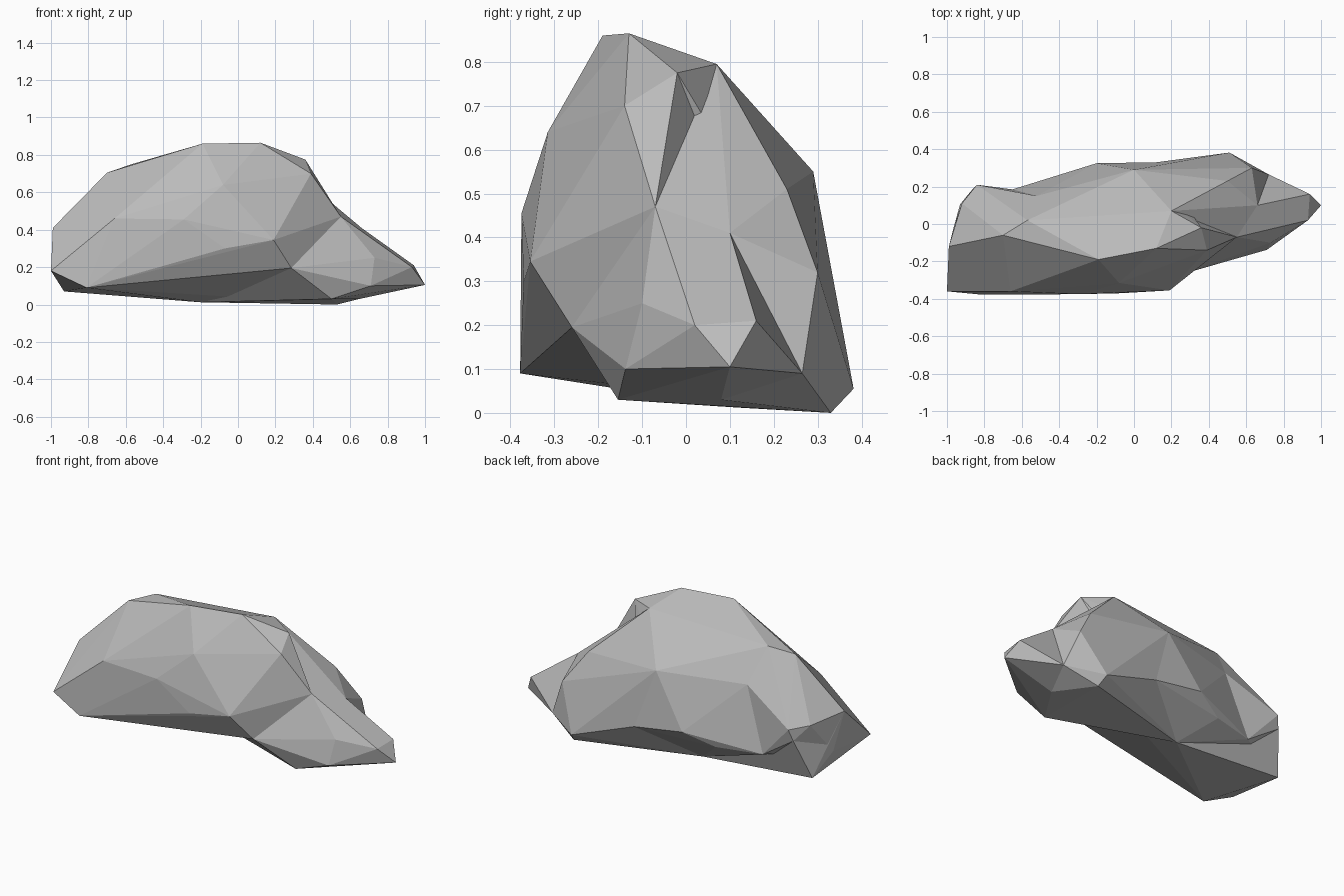
import bpy
import bmesh

# Remove only the default cube
default_cube = bpy.data.objects.get("Cube")
if default_cube:
    bpy.data.objects.remove(default_cube, do_unlink=True)


def make_material(name, color):
    material = bpy.data.materials.new(name)
    material.use_nodes = True
    material.diffuse_color = color
    material.node_tree.nodes["Principled BSDF"].inputs["Base Color"].default_value = color
    return material


def make_boulder(name, ridges, material):
    """Wrap a faceted stone surface around a group of ridge lines."""
    bm = bmesh.new()
    for ridge in ridges:
        for point in ridge:
            bm.verts.new(point)
    hull = bmesh.ops.convex_hull(bm, input=bm.verts[:], use_existing_faces=False)
    # Discard corners which ended up inside the stone
    buried = {v for v in hull["geom_interior"] + hull["geom_unused"]
              if isinstance(v, bmesh.types.BMVert)}
    bmesh.ops.delete(bm, geom=list(buried), context="VERTS")
    bmesh.ops.recalc_face_normals(bm, faces=bm.faces[:])
    mesh = bpy.data.meshes.new(name)
    bm.to_mesh(mesh)
    bm.free()
    mesh.materials.append(material)
    stone = bpy.data.objects.new(name, mesh)
    bpy.context.collection.objects.link(stone)
    return stone


stone_grey = make_material("stone grey", (0.5, 0.5, 0.5, 1))

# Ridge lines along the seam between the tall mass and the spur
saddle = [(.2, .07, .795), (0, .29, .55)]
back_seam = [(.12, .33, .19)]
underside = [(-.2, .12, .012), (.07, .1, .035)]
front_corner = [(.285, -.26, .195)]

# Ridge lines of the tall main mass
low_crest = [(-.7, -.06, .705), (-.57, .02, .75), (-.4, -.13, .79)]
high_crest = [(-.19, -.19, .86), (.12, -.13, .865)]
crest_end = [(.36, -.02, .775), (.39, -.14, .7)]
front_shoulder = [(-.29, -.375, .455), (-.08, -.315, .64), (-.07, -.37, .3)]
front_cheek = [(.19, -.355, .345)]
front_foot = [(-.66, -.36, .46), (-1, -.36, .18), (-.81, -.378, .09)]
back_shoulder = [(-.52, .15, .55), (-.65, .185, .17)]
back_foot = [(-.38, .255, .17), (-.2, .325, .24)]

# Ridge lines of the blunt end
end_face = [(-.99, -.12, .41), (-.97, -.04, .19)]
end_corner = [(-.92, .11, .39), (-.84, .21, .38), (-.86, .19, .31)]
end_toe = [(-.93, .105, .07)]
end_hollow = [(-.33, .05, .635)]

# Ridge lines of the low tapering spur
spur_crest = [(.55, -.07, .47)]
spur_ledge = [(.66, .1, .41)]
spur_back = [(.5, .23, .51), (.63, .3, .32), (.51, .382, .055), (.53, .33, 0)]
spur_heel = [(.72, .265, .09)]
spur_keel = [(.5, -.155, .03), (.65, .08, .03)]
spur_front = [(.73, -.1, .25), (.71, -.138, .1)]
spur_tip = [(.94, .16, .21), (.93, .02, .2), (1, .1, .105)]

# Overlapping masses meet in the hollows of the rock
masses = {
    "main_rock": [saddle, back_seam, underside, front_corner, low_crest, high_crest,
                  crest_end, front_shoulder, front_cheek, front_foot,
                  back_shoulder, back_foot, end_face],
    "blunt_end": [low_crest, front_foot, back_shoulder, end_face, end_corner, end_hollow],
    "end_foot": [front_foot, end_face, end_corner[2:], end_toe, underside[:1]],
    "saddle_wedge": [saddle[:1], crest_end, front_cheek, front_corner, spur_crest],
    "spur_body": [saddle, back_seam, underside, front_corner, spur_crest,
                  spur_ledge, spur_back, spur_heel, spur_keel],
    "spur_tip": [front_corner, spur_crest, spur_ledge, spur_heel,
                 spur_keel, spur_front, spur_tip],
}
for mass_name, mass_ridges in masses.items():
    make_boulder(mass_name, mass_ridges, stone_grey)
